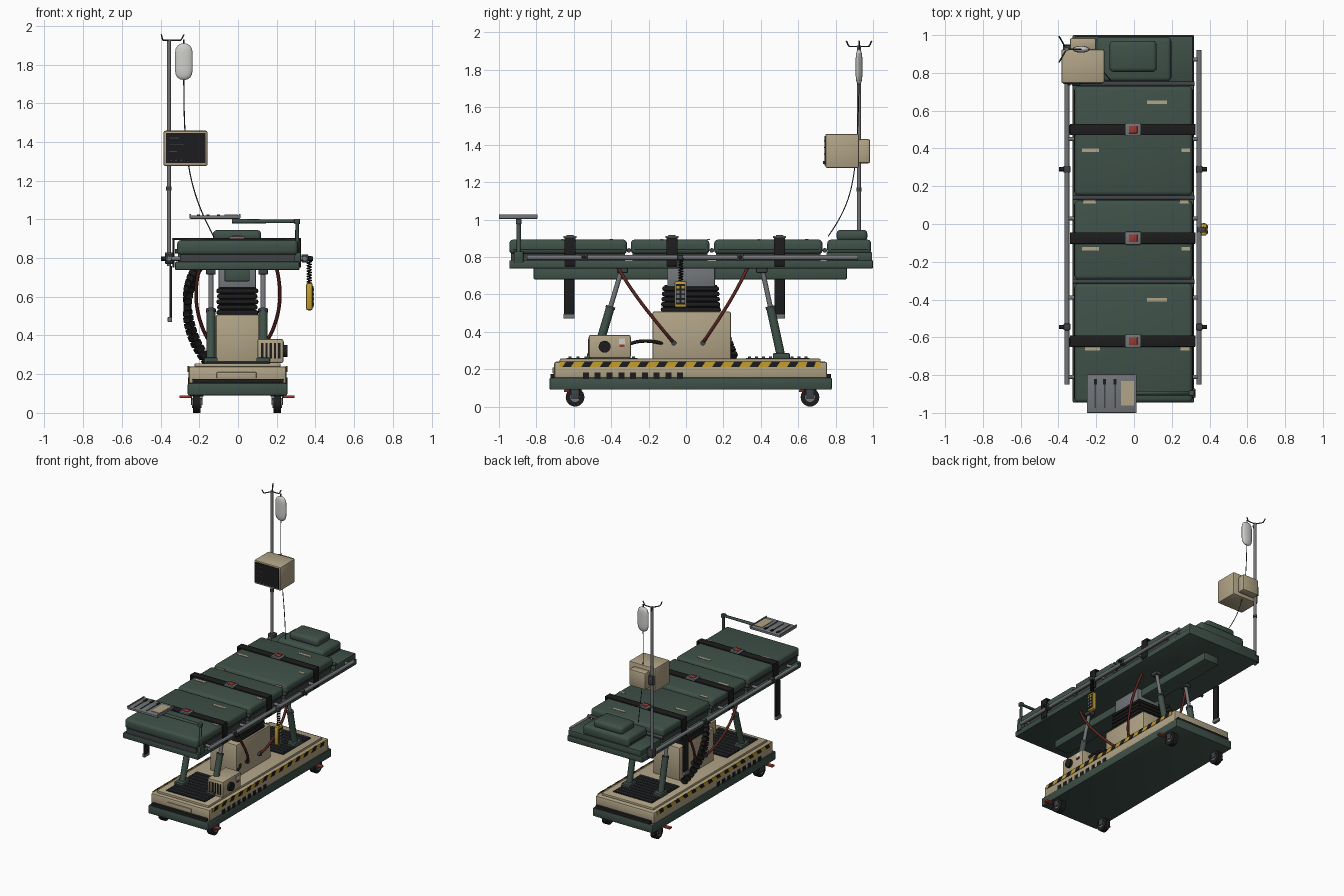
import bpy, bmesh, math
from mathutils import Vector, Matrix

if "Cube" in bpy.data.objects:
    bpy.data.objects.remove(bpy.data.objects["Cube"])


def material(name, r, g, b):
    m = bpy.data.materials.new(name)
    m.diffuse_color = (r, g, b, 1)
    m.use_nodes = True
    m.node_tree.nodes["Principled BSDF"].inputs["Base Color"].default_value = m.diffuse_color
    return m


GREEN = material("dark green", .05, .082, .066)
CREAM = material("cream", .44, .37, .24)
BLACK = material("black", .012, .012, .013)
GREY = material("grey metal", .17, .18, .19)
STEEL = material("dark steel", .05, .055, .06)
HOSE = material("dark red", .11, .02, .016)
RED = material("red", .33, .04, .03)
YELLOW = material("yellow", .55, .34, .03)
WHITE = material("off white", .62, .63, .6)
TRACE = material("screen green", .04, .07, .065)


def finish(name, bm, mat, smooth=True):
    me = bpy.data.meshes.new(name)
    bmesh.ops.recalc_face_normals(bm, faces=bm.faces[:])
    bm.to_mesh(me)
    bm.free()
    ob = bpy.data.objects.new(name, me)
    bpy.context.collection.objects.link(ob)
    me.materials.append(mat)
    if smooth:
        bpy.ops.object.select_all(action='DESELECT')
        ob.select_set(True)
        bpy.context.view_layer.objects.active = ob
        bpy.ops.object.shade_smooth_by_angle(angle=math.radians(35))
    return ob


def box(name, x, y, z, mat, bevel=0, seg=2, shear=0):
    """Box from (min, max) ranges; shear slides the top along y."""
    bm = bmesh.new()
    bmesh.ops.create_cube(bm, size=1)
    for v in bm.verts:
        top = v.co.z > 0
        v.co = [r[0] if c < 0 else r[1] for c, r in zip(v.co, (x, y, z))]
        v.co.y += shear * top
    if bevel:
        bmesh.ops.bevel(bm, geom=bm.edges[:], offset=bevel, segments=seg, profile=.5, affect='EDGES')
    return finish(name, bm, mat, bevel > 0)


def rod(name, a, b, r, mat, sides=16, r2=None):
    a, b = Vector(a), Vector(b)
    bm = bmesh.new()
    bmesh.ops.create_cone(bm, cap_ends=True, segments=sides, radius1=r, radius2=r if r2 is None else r2,
                          depth=(b - a).length)
    rot = (b - a).to_track_quat('Z', 'Y').to_matrix().to_4x4()
    bmesh.ops.transform(bm, matrix=Matrix.Translation((a + b) / 2) @ rot, verts=bm.verts[:])
    return finish(name, bm, mat)


def tube(name, pts, r, mat, smooth=True, res=2):
    cu = bpy.data.curves.new(name, 'CURVE')
    cu.dimensions, cu.bevel_depth, cu.bevel_resolution = '3D', r, res
    cu.use_fill_caps = True
    sp = cu.splines.new('NURBS' if smooth else 'POLY')
    sp.points.add(len(pts) - 1)
    for p, c in zip(sp.points, pts):
        p.co = (*c, 1)
    if smooth:
        sp.order_u, sp.use_endpoint_u, sp.resolution_u = min(4, len(pts)), True, 6
    ob = bpy.data.objects.new(name, cu)
    bpy.context.collection.objects.link(ob)
    cu.materials.append(mat)
    bpy.ops.object.select_all(action='DESELECT')
    ob.select_set(True)
    bpy.context.view_layer.objects.active = ob
    bpy.ops.object.convert(target='MESH')
    return ob


def span(c, w):
    return (c - w / 2, c + w / 2)


# --- Wheeled base ---
box("base_chassis", (-.26, .255), (-.73, .78), (.09, .155), GREEN, .008)
box("base_body", (-.255, .25), (-.705, .755), (.15, .24), CREAM, .012)
box("base_top_plate", (-.225, .22), (-.675, .72), (.235, .256), CREAM, .006)
box("front_bumper", (-.235, .235), (-.725, -.70), (.135, .175), BLACK, .004)
box("rear_bumper", (-.235, .235), (.75, .775), (.135, .175), BLACK, .004)
box("front_plate", (-.11, .095), (-.713, -.70), (.178, .21), CREAM, .003)
for s in (-1, 1):
    xs = -.0025 + s * .253
    box("hazard_plate", span(xs, .006), (-.675, .72), (.212, .242), YELLOW)
    for i in range(14):
        y = -.66 + i * .1
        box("hazard_stripe", span(xs, .009), (y, y + .045), (.212, .242), BLACK, shear=.02 if i < 13 else .01)
    for i in range(9):
        box("side_vent", span(xs, .008), span(-.535 + i * .063, .032), (.148, .182), BLACK)
    for y0, toe in ((-.593, -1), (.663, -1)):
        xw = -.005 + s * .208
        rod("caster_tyre", (xw - .02, y0, .05), (xw + .02, y0, .05), .05, BLACK, 24)
        rod("caster_hub", (xw - .024, y0, .05), (xw + .024, y0, .05), .026, GREY, 16)
        for k in (-.027, .027):
            box("caster_fork", span(xw + k, .007), span(y0, .045), (.04, .095), STEEL, .002)
        rod("caster_swivel", (xw, y0, .085), (xw, y0, .1), .035, STEEL)
        box("brake_pedal", span(xw + s * .06, .06), span(y0 - .045, .03), (.077, .09), RED, .003)
# ventilation grilles on the base top
for y0, y1 in ((-.64, -.26), (.32, .66)):
    box("grille_bed", (-.17, .165), (y0, y1), (.254, .26), BLACK)
    n = 9
    for i in range(n):
        box("grille_slat", (-.16, .155), span(y0 + (i + .5) * (y1 - y0) / n, .016), (.258, .268), STEEL)

# --- Lifting column ---
box("column_housing", (-.115, .115), (-.18, .24), (.25, .508), CREAM, .01)
for i in range(5):
    z = .505 + i * .028
    w = .004 * (i % 2)
    box("bellows_fold", (-.112 + w, .105 - w), (-.135 + i * .002, .185 - i * .002), (z, z + .026), BLACK, .011)
box("bellows_core", (-.095, .09), (-.115, .165), (.5, .65), BLACK)
box("inner_column", (-.1, .093), (-.1, .155), (.635, .745), GREY, .005)
box("spine_beam", (-.07, .06), (-.815, .86), (.68, .745), GREEN, .006)

# --- Slanted pistons and hoses ---
for s in (-1, 1):
    x = -.005 + s * .135
    for lo, hi in (((x, -.485, .26), (x, -.34, .745)), ((x, .51, .26), (x, .405, .745))):
        a, b = Vector(lo), Vector(hi)
        rod("piston_sleeve", a, a.lerp(b, .56), .023, GREEN)
        rod("piston_collar", a.lerp(b, .54), a.lerp(b, .57), .026, STEEL)
        rod("piston_rod", a.lerp(b, .5), b, .013, GREY)
        box("piston_foot", span(x, .07), span(a.y, .09), (.255, .285), GREEN, .005)
        box("piston_head", span(x, .05), span(b.y, .06), (.715, .745), STEEL, .005)
    for ya, yb in ((-.365, -.065), (.33, .09)):
        tube("hydraulic_hose", [(s * .2, ya, .745), (s * .225, ya * .8 + yb * .2, .64),
                                (s * .215, ya * .4 + yb * .6, .48), (s * .14, yb, .34), (s * .105, yb, .34)], .0095, HOSE)
        rod("hose_fitting", (s * .1, yb, .34), (s * .135, yb, .34), .014, STEEL)

# --- Cable chain ---
P = [Vector(p) for p in ((-.21, .08, .75), (-.29, .12, .62), (-.28, .19, .42), (-.16, .25, .27))]
for i in range(17):
    t = i / 16
    u = 1 - t
    c = P[0] * u**3 + P[1] * 3 * u * u * t + P[2] * 3 * u * t * t + P[3] * t**3
    d = (P[1] - P[0]) * u * u + (P[2] - P[1]) * 2 * u * t + (P[3] - P[2]) * t * t
    ob = box("cable_chain_link", (-.02, .02), (-.024, .024), (-.0145, .0145), BLACK, .003, 1)
    ob.matrix_world = Matrix.Translation(c) @ d.to_track_quat('Z', 'Y').to_matrix().to_4x4()

# --- Pump control box ---
box("control_box", (.1, .235), (-.52, -.295), (.258, .382), CREAM, .01)
for i in range(5):
    box("control_vent", span(.125 + i * .022, .011), (-.524, -.515), (.28, .36), BLACK)
rod("control_knob", (.23, -.435, .32), (.255, -.435, .32), .032, BLACK, 20)
box("control_label", (.232, .238), span(-.343, .032), (.332, .365), WHITE)
box("control_button", (.232, .242), span(-.343, .026), (.318, .332), RED)
tube("control_cable", [(.17, -.3, .335), (.17, -.24, .36), (.15, -.17, .35), (.1, -.12, .335)], .009, BLACK)

# --- Bed frame and mattress ---
box("bed_frame", (-.325, .318), (-.945, 1), (.738, .782), GREEN, .006)
sections = ((-.945, -.315), (-.295, .125), (.15, .73), (.755, .99))
for i, (y0, y1) in enumerate(sections):
    xl, xr = (-.315, .31) if i < 3 else (-.2, .197)
    box("section_pan", (xl + .015, xr - .015), (y0 + .01, y1 - .01), (.78, .825), STEEL)
    box("mattress_section", (xl, xr), (y0, y1), (.815, .893), GREEN, .022, 3)
    box("mattress_piping", (xl - .002, xr + .002), (y0 + .02, y1 - .02), (.838, .843), BLACK)
box("head_board_plate", (-.31, .312), (.75, .995), (.78, .825), GREEN, .004)
box("pillow", (-.13, .12), (.805, .97), (.885, .945), GREEN, .022, 3)
for y in (-.305, .138, .742):
    rod("hinge_bar", (-.325, y, .835), (.32, y, .835), .012, STEEL)
# worn patches on the mattress
for x, y, w in ((.122, .645, .105), (-.23, .39, .09), (.275, .39, .045), (-.235, .118, .07), (.265, .118, .05),
                (-.23, -.13, .09), (.275, -.13, .045), (.122, -.4, .105), (-.22, -.66, .08), (.27, -.66, .05)):
    box("worn_patch", span(x, w), span(y, .018), (.891, .8955), CREAM)

# --- Restraint straps ---
for y in (.5, -.075, -.62):
    box("strap_top", (-.34, .325), span(y, .06), (.893, .904), BLACK, .003)
    for x in (-.333, .32):
        box("strap_side", span(x, .01), span(y, .06), (.75, .9), BLACK, .003)
    box("buckle", span(-.005, .08), span(y, .07), (.9, .912), GREY, .004)
    box("buckle_button", span(-.005, .045), span(y, .04), (.91, .917), RED, .002)
for y in (.5, -.625):
    box("strap_tail", span(-.347, .014), span(y, .056), (.49, .76), BLACK, .003)
    box("strap_tip", span(-.352, .022), span(y, .06), (.47, .495), GREY, .003)

# --- Side rails ---
for s in (-1, 1):
    x = -.005 + s * .35
    rod("side_rail", (x, -.85, .797), (x, .92, .797), .013, GREY)
    for y in (-.81, -.39, .03, .45, .87):
        rod("rail_post", (s * .29, y, .797), (x, y, .797), .011, GREY, 12)
    for y in (.29, -.545):
        box("rail_clamp", span(x, .036), span(y, .035), (.778, .818), STEEL, .004)
        rod("clamp_knob", (x, y, .797), (x + s * .042, y, .797), .011, BLACK, 12)

# --- Hand pendant on a coiled cord ---
box("pendant_hook", (.335, .382), span(-.03, .03), (.785, .81), STEEL, .004)
tube("coiled_cord", [(.368 + .011 * math.cos(i * math.pi / 4), -.028 + .011 * math.sin(i * math.pi / 4),
                      .795 - i * .125 / 72) for i in range(73)], .0035, BLACK, False, 1)
box("pendant", (.352, .386), (-.062, .004), (.53, .672), YELLOW, .01)
box("pendant_panel", (.384, .389), (-.053, -.005), (.545, .655), BLACK)
for i in range(4):
    for y in (-.042, -.016):
        box("pendant_button", (.386, .3915), span(y, .017), span(.563 + i * .025, .015), GREY if i < 3 else YELLOW)

# --- Instrument tray at the foot end ---
tube("tray_arm", [(.305, -.895, .8), (.305, -.895, .99), (-.03, -.895, .99)], .012, GREEN, False)
box("arm_corner", (.29, .32), span(-.895, .03), (.975, 1.003), GREEN, .004)
box("arm_clamp", (.285, .325), span(-.895, .05), (.77, .83), GREEN, .004)
box("tray", (-.25, .012), (-1, -.795), (1.003, 1.02), GREY, .004)
for x in ((-.25, -.243), (.005, .012)):
    box("tray_lip", x, (-1, -.795), (1.015, 1.027), GREY)
for x in (-.205, -.155, -.1):
    box("tray_tool", span(x, .008), (-.975, -.825), (1.018, 1.024), STEEL)
    box("tool_handle", span(x, .016), (-.85, -.82), (1.018, 1.026), BLACK)
box("tray_pad", (-.07, 0), (-.96, -.83), (1.018, 1.024), CREAM)

# --- Drip pole, bag and tube ---
px, py = -.357, .925
rod("drip_pole", (px, py, .76), (px, py, 1.93), .0105, GREY)
box("pole_clamp", span(px + .005, .05), span(py, .05), (.77, .83), STEEL, .005)
rod("pole_collar", (px, py, 1.15), (px, py, 1.17), .014, STEEL)
for a in (0, 120, 240):
    c, s = math.cos(math.radians(a)), math.sin(math.radians(a))
    tube("drip_hook", [(px + c * r, py + s * r, z) for r, z in ((0, 1.925), (.06, 1.925), (.068, 1.935), (.078, 1.955))],
         .004, STEEL, False, 1)
bm = bmesh.new()
bmesh.ops.create_uvsphere(bm, u_segments=20, v_segments=12, radius=1)
for v in bm.verts:
    f = 1 if abs(v.co.z) > .99 else (1 - abs(v.co.z) ** 5) ** .5 / max(1e-4, (1 - v.co.z ** 2) ** .5)
    v.co = (-.28 + v.co.x * f * .046, py + v.co.y * f * .018, 1.815 + v.co.z * .095)
finish("drip_bag", bm, WHITE)
rod("bag_loop", (-.281, py, 1.9), (-.281, py, 1.93), .004, STEEL, 8)
tube("drip_tube", [(-.28, py, 1.725), (-.28, .92, 1.5), (-.265, .91, 1.25), (-.2, .86, 1.05), (-.125, .76, .91)],
     .003, STEEL, True, 1)

# --- Monitor ---
box("monitor_case", (-.385, -.157), (.745, .925), (1.275, 1.458), CREAM, .01)
box("monitor_back", (-.34, -.2), (.92, .985), (1.3, 1.43), CREAM, .012)
box("monitor_screen", (-.373, -.169), (.74, .75), (1.29, 1.446), BLACK)
for i, w in enumerate((.05, .075, .04)):
    box("screen_trace", (-.355, -.355 + w), (.738, .742), span(1.42 - i * .035, .004), TRACE)
for x in (-.345, -.32, -.295):
    rod("monitor_knob", (x, .732, 1.305), (x, .745, 1.305), .008, STEEL, 12)
box("monitor_bracket", span(px, .04), (.915, .945), (1.33, 1.4), STEEL, .004)
